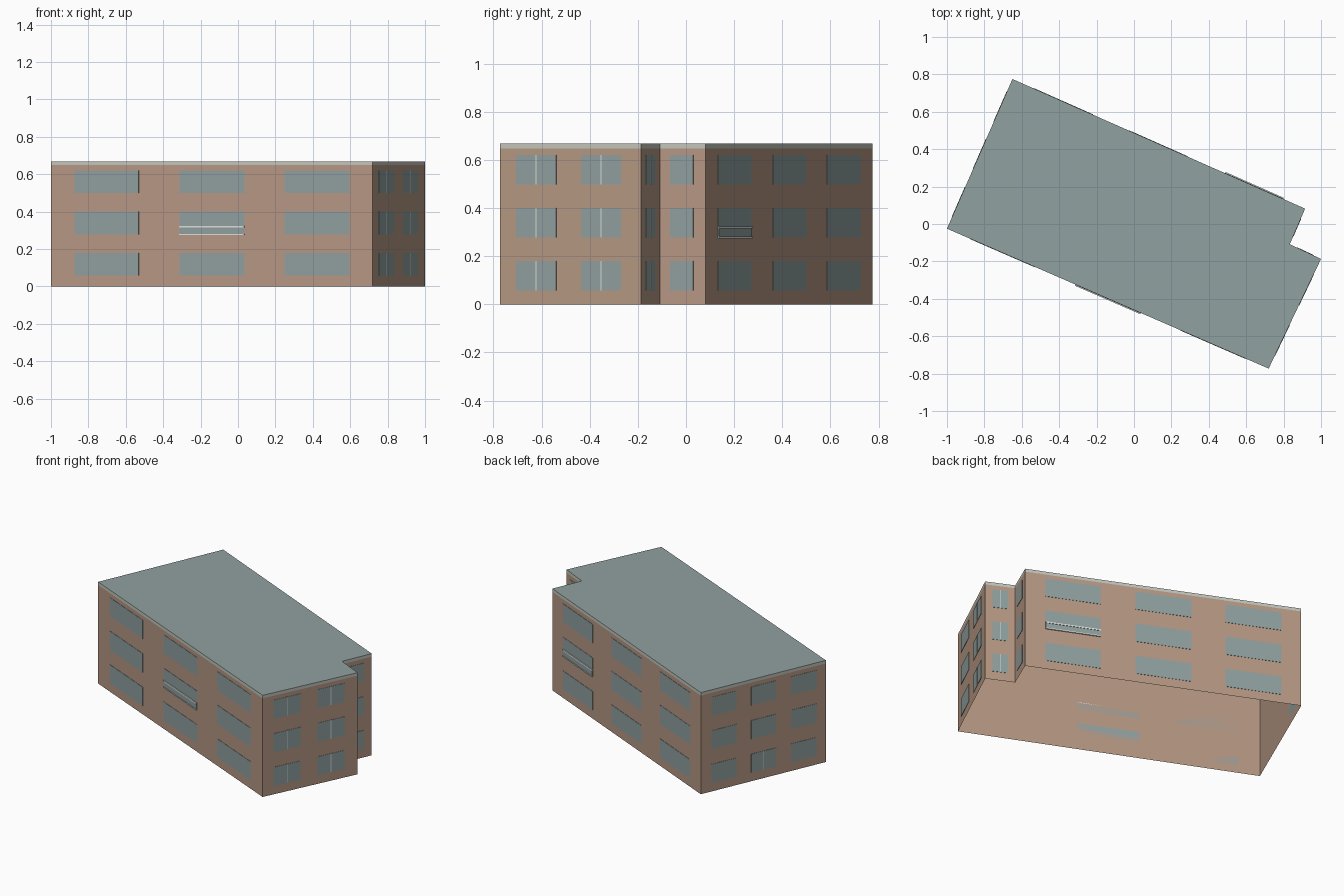
import bpy
import bmesh
from mathutils import Vector, Matrix

cube = bpy.data.objects.get("Cube")
if cube:
    bpy.data.objects.remove(cube, do_unlink=True)


def material(name, rgb):
    m = bpy.data.materials.new(name)
    m.use_nodes = True
    colour = (*rgb, 1)
    m.diffuse_color = colour
    m.node_tree.nodes["Principled BSDF"].inputs["Base Color"].default_value = colour
    return m


TAN = material("tan wall", (0.47, 0.315, 0.23))
SLATE = material("grey green", (0.285, 0.355, 0.355))
PALE = material("pale trim", (0.55, 0.57, 0.51))
WHITE = material("white rail", (0.72, 0.75, 0.72))

# Footprint, counterclockwise: wall i runs from corner i to corner i + 1
CORNERS = [Vector(p) for p in ((-1, -0.025), (0.72, -0.773), (1, -0.187),
                               (0.833, -0.108), (0.915, 0.082), (-0.65, 0.775))]
FRONT, RIGHT, NOTCH_BACK, NOTCH_SIDE, BACK, LEFT = range(6)
EAVES, TOP = 0.648, 0.668
ROWS = ((0.057, 0.179), (0.277, 0.4), (0.498, 0.62))


def finish(name, bm, mat):
    mesh = bpy.data.meshes.new(name)
    bm.to_mesh(mesh)
    bm.free()
    mesh.materials.append(mat)
    obj = bpy.data.objects.new(name, mesh)
    bpy.context.collection.objects.link(obj)
    return obj


def wall_ring(name, z0, z1, mat):
    """Open band of faces following the footprint."""
    bm = bmesh.new()
    low = [bm.verts.new((p.x, p.y, z0)) for p in CORNERS]
    high = [bm.verts.new((p.x, p.y, z1)) for p in CORNERS]
    for i in range(len(CORNERS)):
        j = (i + 1) % len(CORNERS)
        bm.faces.new((low[i], low[j], high[j], high[i]))
    return finish(name, bm, mat)


def panels(name, wall, rects, depth, mat):
    """Thin boxes on a wall; each rect is start, end along it, bottom, top."""
    a, b = CORNERS[wall], CORNERS[(wall + 1) % len(CORNERS)]
    along = (b - a).normalized()
    length = (b - a).length
    out = Vector((along.y, -along.x))
    bm = bmesh.new()
    for s, e, z0, z1 in rects:
        c = a + along * length * (s + e) / 2 + out * depth / 2
        frame = Matrix(((along.x, out.x, 0, c.x), (along.y, out.y, 0, c.y),
                        (0, 0, 1, (z0 + z1) / 2), (0, 0, 0, 1)))
        size = Matrix.Diagonal((length * (e - s), depth, z1 - z0, 1))
        bmesh.ops.create_cube(bm, size=1, matrix=frame @ size)
    bmesh.ops.recalc_face_normals(bm, faces=bm.faces)
    return finish(name, bm, mat)


# Shell, open underneath
wall_ring("walls", 0, EAVES, TAN)
wall_ring("roof_edge", EAVES, TOP, PALE)
bm = bmesh.new()
bm.faces.new([bm.verts.new((p.x, p.y, TOP)) for p in CORNERS])
finish("roof", bm, SLATE)

# Windows, three storeys on every wall
THREE = ((0.074, 0.273), (0.4, 0.602), (0.726, 0.928))
COLUMNS = {
    "front": (FRONT, THREE),
    "right": (RIGHT, ((0.115, 0.4), (0.576, 0.86))),
    "notch_back": (NOTCH_BACK, ((0.24, 0.75),)),
    "notch_side": (NOTCH_SIDE, ((0.22, 0.73),)),
    "back": (BACK, THREE),
    "left": (LEFT, ((0.085, 0.285), (0.402, 0.6), (0.72, 0.922))),
}
for side, (wall, columns) in COLUMNS.items():
    panels(side + "_windows", wall,
           [(*c, *r) for c in columns for r in ROWS], 0.002, SLATE)


# Slim vertical window bars
def bars(name, wall, columns, rows, half):
    rects = [((s + e) / 2 - half, (s + e) / 2 + half, *r)
             for s, e in columns for r in rows]
    panels(name, wall, rects, 0.003, WHITE)


bars("right_window_bars", RIGHT, COLUMNS["right"][1], ROWS, 0.003)
bars("notch_window_bars", NOTCH_BACK, COLUMNS["notch_back"][1], ROWS, 0.012)
bars("left_door_bar", LEFT, COLUMNS["left"][1][1:2], ROWS[:1], 0.002)

# Shallow balconies: glazed guard between a handrail and a sill
for side, wall, (s, e) in (("front", FRONT, THREE[1]), ("back", BACK, THREE[0])):
    panels(side + "_balcony_guard", wall, [(s, e, 0.277, 0.32)], 0.004, SLATE)
    panels(side + "_balcony_rails", wall,
           [(s, e, 0.314, 0.323), (s, e, 0.274, 0.281)], 0.007, WHITE)
